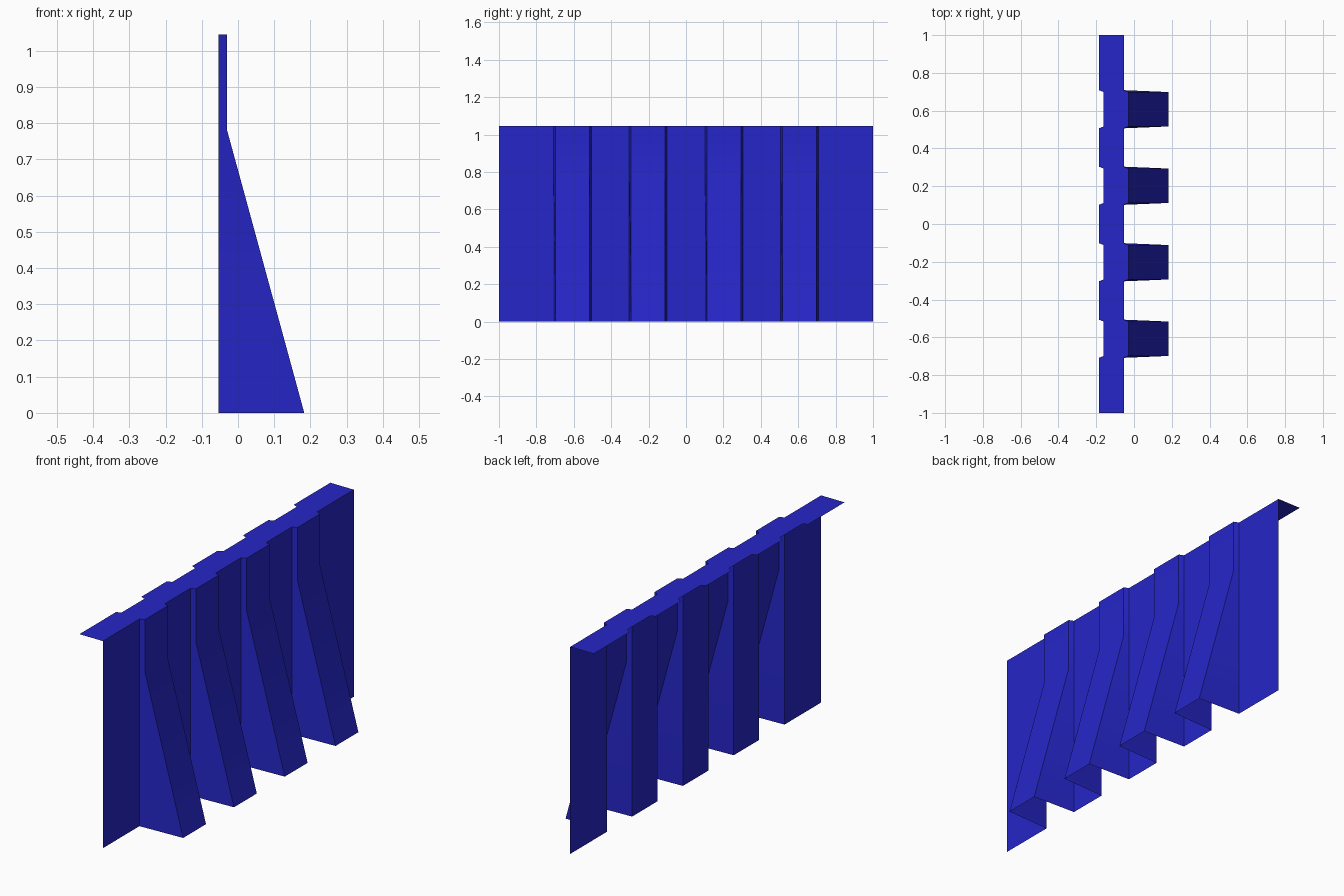
import bpy
import bmesh

cube = bpy.data.objects.get("Cube")
if cube:
    bpy.data.objects.remove(cube, do_unlink=True)

# Sheet dimensions
HEIGHT, BEND_Z = 1.045, 0.78
WALL_X, RIB_X, FOOT_X = -0.054, -0.03, 0.183
FLANGE = 0.131
RIB_SPACING, BASE_HALF, FACE_HALF = 0.405, 0.101, 0.091

# Blue painted metal
blue = bpy.data.materials.new("blue_paint")
blue.use_nodes = True
colour = (0.019, 0.019, 0.58, 1)
blue.diffuse_color = colour
blue.node_tree.nodes["Principled BSDF"].inputs["Base Color"].default_value = colour

# Cross-section along the length: (y, whether the point is on a raised rib)
section = [(-1, False)]
for i in range(4):
    centre = (i - 1.5) * RIB_SPACING
    section += [(centre - BASE_HALF, False), (centre - FACE_HALF, True),
                (centre + FACE_HALF, True), (centre + BASE_HALF, False)]
section.append((1, False))


def side_profile(raised):
    """Path of the sheet from the rear flange edge down to the foot."""
    x = RIB_X if raised else WALL_X
    foot = FOOT_X if raised else WALL_X
    return [(x - FLANGE, HEIGHT), (x, HEIGHT), (x, BEND_Z), (foot, 0)]


# One folded sheet: top flange, flat webs and tapering ribs
bm = bmesh.new()
columns = [[bm.verts.new((x, y, z)) for x, z in side_profile(raised)]
           for y, raised in section]
for a, b in zip(columns, columns[1:]):
    for k in range(3):
        bm.faces.new((a[k], a[k + 1], b[k + 1], b[k]))

mesh = bpy.data.meshes.new("ribbed_panel")
bm.to_mesh(mesh)
bm.free()
mesh.materials.append(blue)
panel = bpy.data.objects.new("ribbed_panel", mesh)
bpy.context.collection.objects.link(panel)

# Smooth the gentle bends, keep the folds crisp
bpy.ops.object.select_all(action="DESELECT")
panel.select_set(True)
bpy.context.view_layer.objects.active = panel
bpy.ops.object.shade_smooth_by_angle(angle=0.6)
